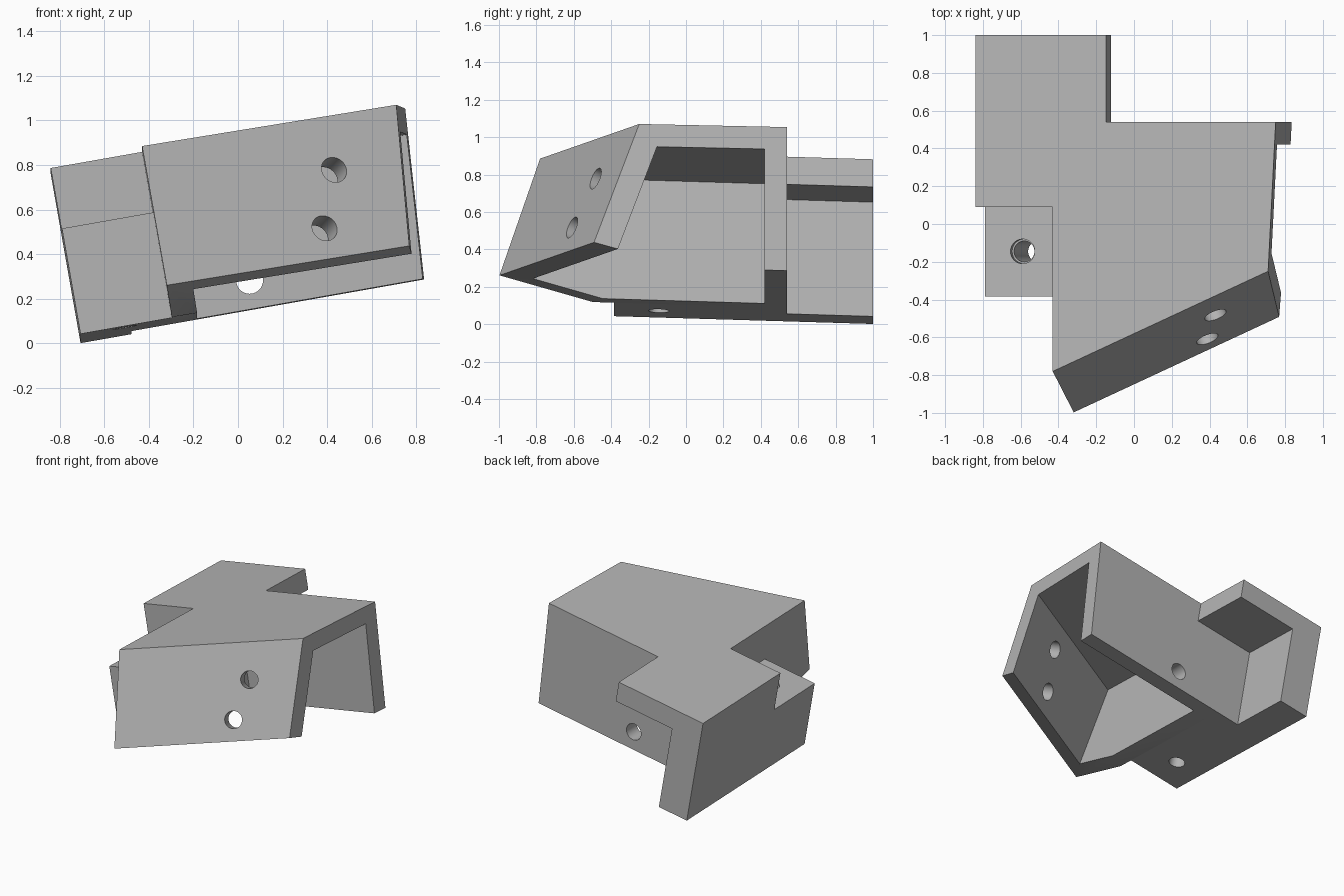
import bpy, bmesh, math
from mathutils import Matrix, Vector

cube = bpy.data.objects.get("Cube")
if cube:
    bpy.data.objects.remove(cube)

# Bracket frame: leaning ten degrees sideways, top and base sloping slightly back
tilt = math.radians(10)
c, s = math.cos(tilt), math.sin(tilt)
FRAME = Matrix(((c, 0, -s, 0), (0, 1, 0, 0), (s, -0.03, c, 0.9375), (0, 0, 0, 1)))
HEIGHT, WALL = 0.77, 0.12

grey = bpy.data.materials.new("plain grey")
grey.use_nodes = True
colour = (0.46, 0.46, 0.46, 1)
grey.diffuse_color = colour
grey.node_tree.nodes["Principled BSDF"].inputs["Base Color"].default_value = colour


def finish(bm, name):
    bmesh.ops.recalc_face_normals(bm, faces=bm.faces)
    mesh = bpy.data.meshes.new(name)
    bm.to_mesh(mesh)
    bm.free()
    mesh.materials.append(grey)
    obj = bpy.data.objects.new(name, mesh)
    bpy.context.collection.objects.link(obj)
    return obj


def block(name, low, high, planes=()):
    """Box in the bracket frame, trimmed by planes given as (point, outward normal)."""
    bm = bmesh.new()
    bmesh.ops.create_cube(bm, size=1)
    low, high = Vector(low), Vector(high)
    size = Matrix.Diagonal((*(high - low), 1))
    bm.transform(FRAME @ Matrix.Translation((low + high) / 2) @ size)
    for point, normal in planes:
        geom = bm.verts[:] + bm.edges[:] + bm.faces[:]
        cut = bmesh.ops.bisect_plane(bm, geom=geom, plane_co=point, plane_no=normal,
                                     clear_outer=True)
        rim = [e for e in cut["geom_cut"] if isinstance(e, bmesh.types.BMEdge)]
        bmesh.ops.edgeloop_fill(bm, edges=rim)
    return finish(bm, name)


def drill(centre, axis, radius, depth):
    bm = bmesh.new()
    bmesh.ops.create_cone(bm, cap_ends=True, segments=40, radius1=radius,
                          radius2=radius, depth=depth)
    turn = Vector(axis).to_track_quat('Z', 'Y').to_matrix().to_4x4()
    bm.transform(Matrix.Translation(centre) @ turn)
    return finish(bm, "drill")


def combine(target, tool, operation):
    mod = target.modifiers.new(operation.lower(), 'BOOLEAN')
    mod.operation, mod.object, mod.solver = operation, tool, 'EXACT'
    bpy.context.view_layer.objects.active = target
    bpy.ops.object.modifier_apply(modifier=mod.name)
    bpy.data.objects.remove(tool)


# Slanted front plate: its outer plane, its square lower end, and the open end
top_left = Vector((-0.43, -0.78, 0.885))
top_right = Vector((0.71, -0.25, 1.07))
low_left = Vector((-0.325, -1.0, 0.26))
along = (top_right - top_left).normalized()
front = (low_left - top_left).cross(along).normalized()
down = front.cross(along)
if down.z > 0:
    down.negate()
open_end = (Vector((0.75, 0.54, 1.053)), Vector((0.993, -0.048, 0.11)))

# Solid outer shapes
bracket = block("bracket", (-0.437, -1.5, -HEIGHT), (1.2, 0.54, 0),
                [(top_left, front), (low_left, down), open_end])
leg = block("rear_leg", (-0.853, 0.09, -HEIGHT), (-0.15, 1, 0))
tab = block("side_tab", (-0.853, -0.385, -HEIGHT), (-0.4, 0.2, -0.29))
combine(bracket, leg, 'UNION')
combine(bracket, tab, 'UNION')

# Main trough, open at the right end and below, and the pocket under the rear leg
trough = block("trough", (-0.322, -1.6, -1.3), (1.4, 0.42, -WALL),
               [(top_left - front * WALL, front)])
pocket = block("pocket", (-0.62, 0.54, -1), (0.2, 1.2, -0.15))
combine(bracket, trough, 'DIFFERENCE')
combine(bracket, pocket, 'DIFFERENCE')

# Screw holes in the front plate, back wall and tab
for centre in ((0.43, -0.48, 0.777), (0.388, -0.608, 0.516)):
    combine(bracket, drill(centre, front, 0.06, 0.4), 'DIFFERENCE')
for place in ((0.515, 0.48, -0.306), (-0.06, 0.48, -0.64)):
    combine(bracket, drill(FRAME @ Vector(place), (0, 1, 0), 0.06, 0.3), 'DIFFERENCE')
upright = FRAME.to_3x3() @ Vector((0, 0, 1))
for depth, radius, length in ((-0.5, 0.055, 1), (-0.29, 0.065, 0.1)):
    hole = drill(FRAME @ Vector((-0.65, -0.145, depth)), upright, radius, length)
    combine(bracket, hole, 'DIFFERENCE')

# Crisp flat faces, smooth hole walls
bpy.ops.object.select_all(action='DESELECT')
bracket.select_set(True)
bpy.context.view_layer.objects.active = bracket
bpy.ops.object.shade_smooth_by_angle(angle=math.radians(25))
